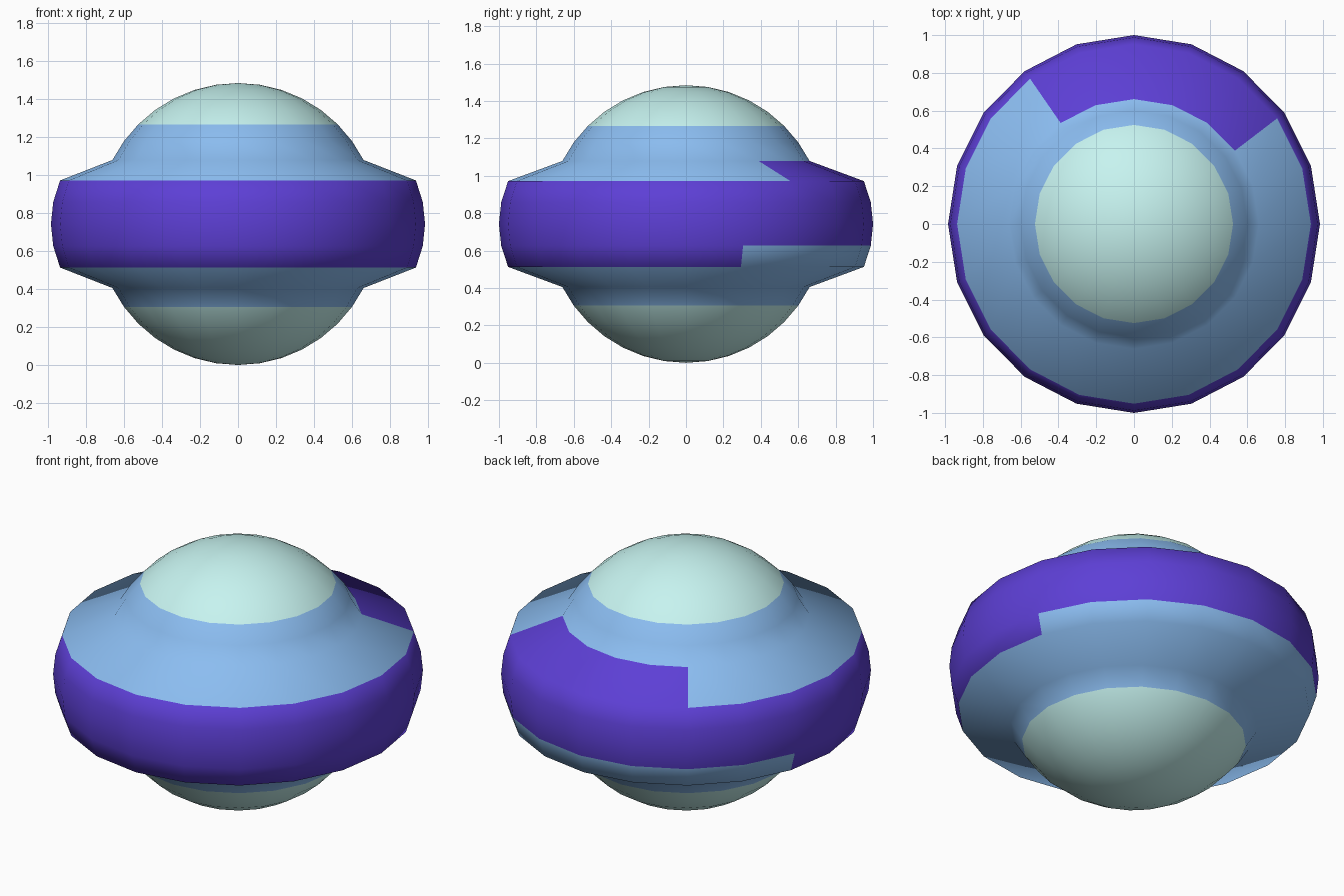
import bpy, bmesh, math

if "Cube" in bpy.data.objects:
    bpy.data.objects.remove(bpy.data.objects["Cube"])

R, N = 0.742, 20          # ball radius, segments and rings
BAND_X, BAND_Y = 1.327, 1.348

def material(name, color):
    m = bpy.data.materials.new(name)
    m.diffuse_color = (*color, 1)
    m.use_nodes = True
    m.node_tree.nodes["Principled BSDF"].inputs["Base Color"].default_value = m.diffuse_color
    return m

# Ball, with its middle five rings flared out into a wide belt
bm = bmesh.new()
bmesh.ops.create_uvsphere(bm, u_segments=N, v_segments=N, radius=R)

# Colour each face by its row (9 degrees each, 0 = just above the equator) and azimuth
MINT, BLUE, PURPLE = range(3)
for f in bm.faces:
    f.smooth = True
    c = f.calc_center_median()
    row = math.floor(math.degrees(math.atan2(c.z, math.hypot(c.x, c.y))) / 9)
    az = math.degrees(math.atan2(c.y, c.x)) % 360
    if row >= 5 or row <= -5:
        f.material_index = MINT
    elif -2 <= row <= 1:
        f.material_index = PURPLE
    else:
        f.material_index = BLUE
    if row == 2 and 36 < az < 126:       # belt colour climbs the rear slope
        f.material_index = PURPLE
    if row == -2 and 18 < az < 162:      # lower colour climbs the rear belt
        f.material_index = BLUE

for v in bm.verts:
    if abs(v.co.z) < R * math.sin(math.radians(20)):
        v.co.x *= BAND_X
        v.co.y *= BAND_Y
    v.co.z += R

me = bpy.data.meshes.new("belted_ball")
bm.to_mesh(me)
bm.free()
for name, color in (("mint", (0.57, 0.90, 0.87)),
                    ("blue", (0.26, 0.51, 0.88)),
                    ("purple", (0.11, 0.05, 0.67))):
    me.materials.append(material(name, color))
ob = bpy.data.objects.new("belted_ball", me)
bpy.context.collection.objects.link(ob)
